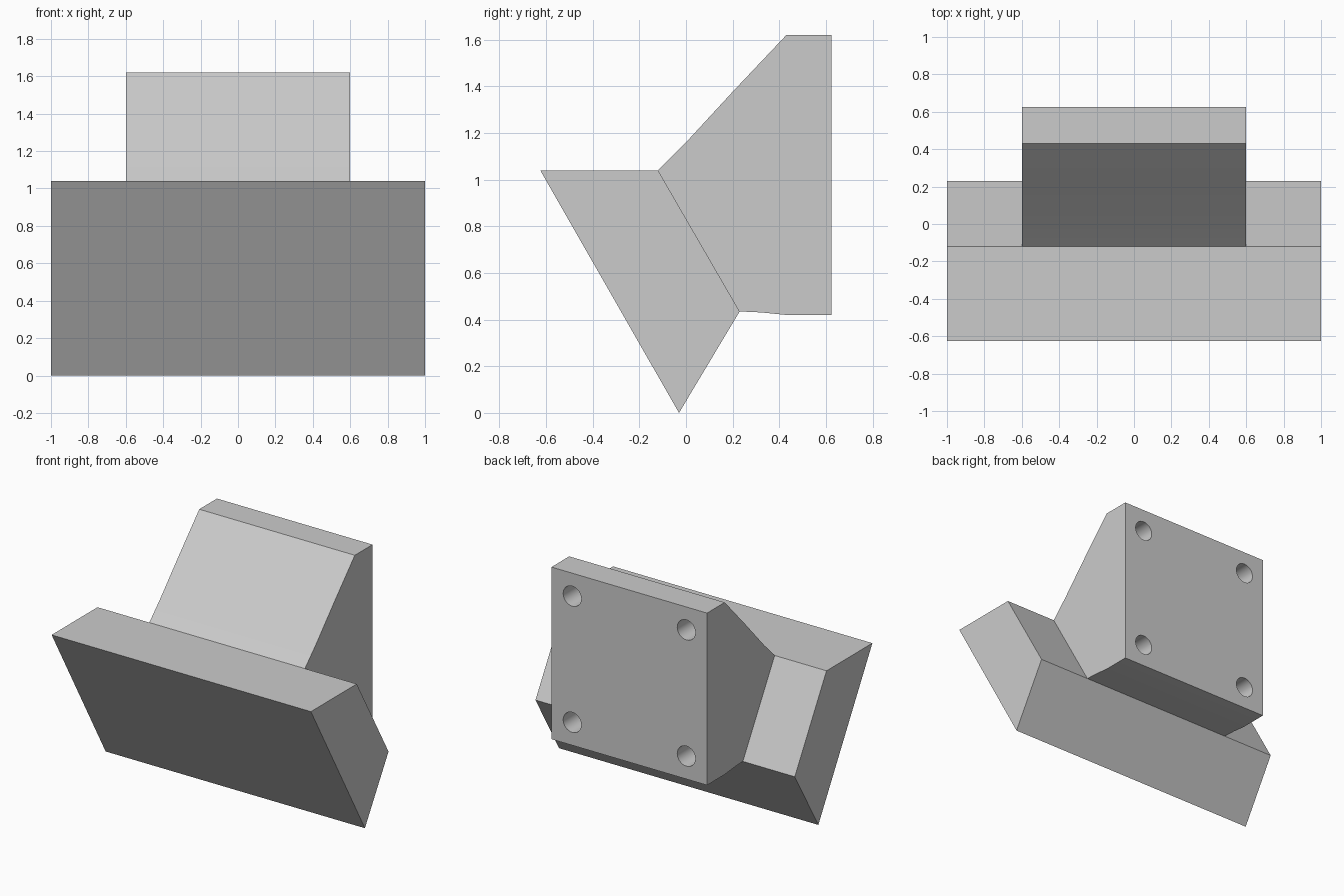
import bpy
import bmesh
import math

old = bpy.data.objects.get("Cube")
if old:
    bpy.data.objects.remove(old, do_unlink=True)

# Single plain grey
grey = bpy.data.materials.new("plain grey")
grey.use_nodes = True
colour = (0.6, 0.6, 0.6, 1)
grey.diffuse_color = colour
grey.node_tree.nodes["Principled BSDF"].inputs["Base Color"].default_value = colour


def extrude_profile(name, profile, half_width):
    """Extrude a side profile of (y, z) points across x, centred on x = 0."""
    bm = bmesh.new()
    face = bm.faces.new([bm.verts.new((-half_width, y, z)) for y, z in profile])
    result = bmesh.ops.extrude_face_region(bm, geom=[face])
    moved = [v for v in result["geom"] if isinstance(v, bmesh.types.BMVert)]
    bmesh.ops.translate(bm, vec=(2 * half_width, 0, 0), verts=moved)
    bmesh.ops.recalc_face_normals(bm, faces=bm.faces)
    mesh = bpy.data.meshes.new(name)
    bm.to_mesh(mesh)
    bm.free()
    mesh.materials.append(grey)
    obj = bpy.data.objects.new(name, mesh)
    bpy.context.collection.objects.link(obj)
    return obj


# Tilted front block
extrude_profile("tilted_front_block",
                [(-0.625, 1.04), (-0.03, 0), (0.23, 0.435), (-0.12, 1.04)], 1.0)

# Rear mount: gently curved neck flowing into an upright plate
mount = extrude_profile("rear_mount",
                        [(-0.12, 1.04), (0.23, 0.435), (0.32, 0.431), (0.43, 0.42),
                         (0.625, 0.42), (0.625, 1.62), (0.43, 1.62),
                         (0.2, 1.377), (0, 1.16)], 0.6)

# Four blind screw holes in the back face
hole_depth, hole_offset, plate_back, plate_centre = 0.2, 0.44, 0.625, 1.02
for sx in (-1, 1):
    for sz in (-1, 1):
        bpy.ops.mesh.primitive_cylinder_add(
            vertices=32, radius=0.07, depth=2 * hole_depth,
            location=(sx * hole_offset, plate_back, plate_centre + sz * hole_offset),
            rotation=(math.pi / 2, 0, 0))
        cutter = bpy.context.object
        cutter.name = "hole_cutter"
        cutter.hide_render = True
        cutter.data.materials.append(grey)
        cut = mount.modifiers.new("screw_hole", 'BOOLEAN')
        cut.operation = 'DIFFERENCE'
        cut.solver = 'EXACT'
        cut.object = cutter
        bpy.ops.object.select_all(action='DESELECT')
        mount.select_set(True)
        bpy.context.view_layer.objects.active = mount
        bpy.ops.object.modifier_apply(modifier=cut.name)
        bpy.data.objects.remove(cutter, do_unlink=True)

# Smooth hole walls and neck, crisp edges elsewhere
bpy.ops.object.shade_smooth_by_angle(angle=math.radians(25))
